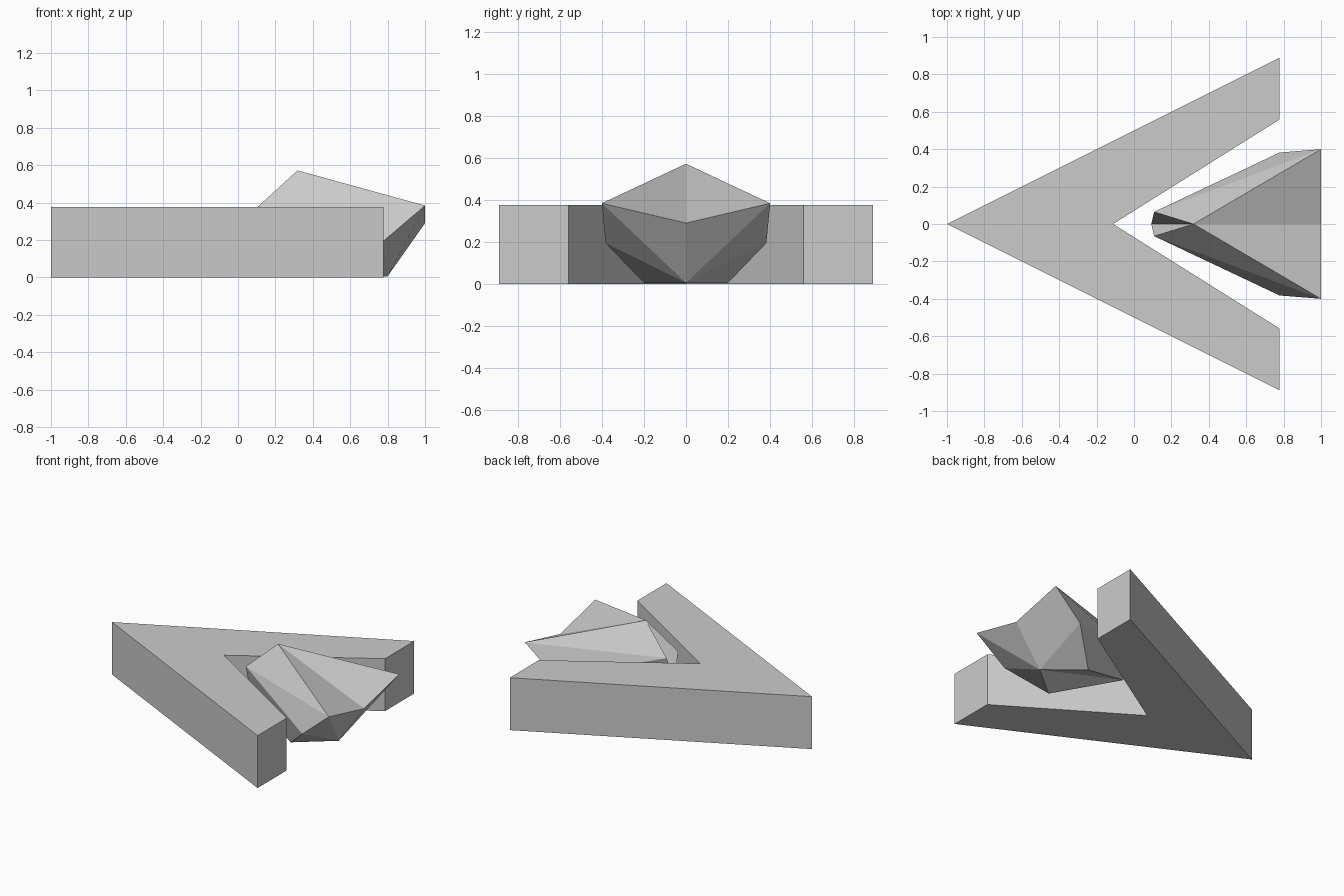
import bpy, bmesh

if "Cube" in bpy.data.objects:
    bpy.data.objects.remove(bpy.data.objects["Cube"])


def add_half(name, verts, faces):
    """Build the +y half of a part, then mirror it across y = 0."""
    bm = bmesh.new()
    vs = [bm.verts.new(v) for v in verts]
    for f in faces:
        bm.faces.new([vs[i] for i in f])
    # mirrored half with centre points welded
    bmesh.ops.mirror(bm, geom=bm.verts[:] + bm.edges[:] + bm.faces[:],
                     axis='Y', merge_dist=0.0001)
    bmesh.ops.remove_doubles(bm, verts=bm.verts[:], dist=0.0001)
    bmesh.ops.recalc_face_normals(bm, faces=bm.faces[:])
    mesh = bpy.data.meshes.new(name)
    bm.to_mesh(mesh)
    bm.free()
    obj = bpy.data.objects.new(name, mesh)
    bpy.context.collection.objects.link(obj)
    return obj


# V-shaped hull: half outline extruded upwards
outline = [(-1, 0), (0.777, 0.888), (0.777, 0.558), (-0.112, 0)]
height = 0.376
add_half("chevron_hull",
         [(x, y, z) for z in (0, height) for x, y in outline],
         [(3, 2, 1, 0), (4, 5, 6, 7)]
         + [(i, i + 1, i + 5, i + 4) for i in range(3)])

# Faceted pod with a notched nose and a hollow rear
PEAK, TAIL, KEEL, CHIN, NOSE, WING, SIDE, BELLY = range(8)
pod = [
    (0.318, 0, 0.572),
    (1.0, 0, 0.29),
    (0.8, 0, 0.006),
    (0.092, 0, 0.19),
    (0.108, 0.065, 0.38),
    (1.0, 0.4, 0.384),
    (0.778, 0.382, 0.195),
    (0.556, 0.2, 0.006),
]
add_half("cockpit_pod", pod, [
    (PEAK, TAIL, WING),
    (PEAK, WING, NOSE),
    (PEAK, NOSE, CHIN),
    (NOSE, WING, SIDE),
    (NOSE, SIDE, BELLY),
    (NOSE, BELLY, CHIN),
    (TAIL, KEEL, WING),
    (KEEL, SIDE, WING),
    (KEEL, BELLY, SIDE),
    (CHIN, BELLY, KEEL),
])
